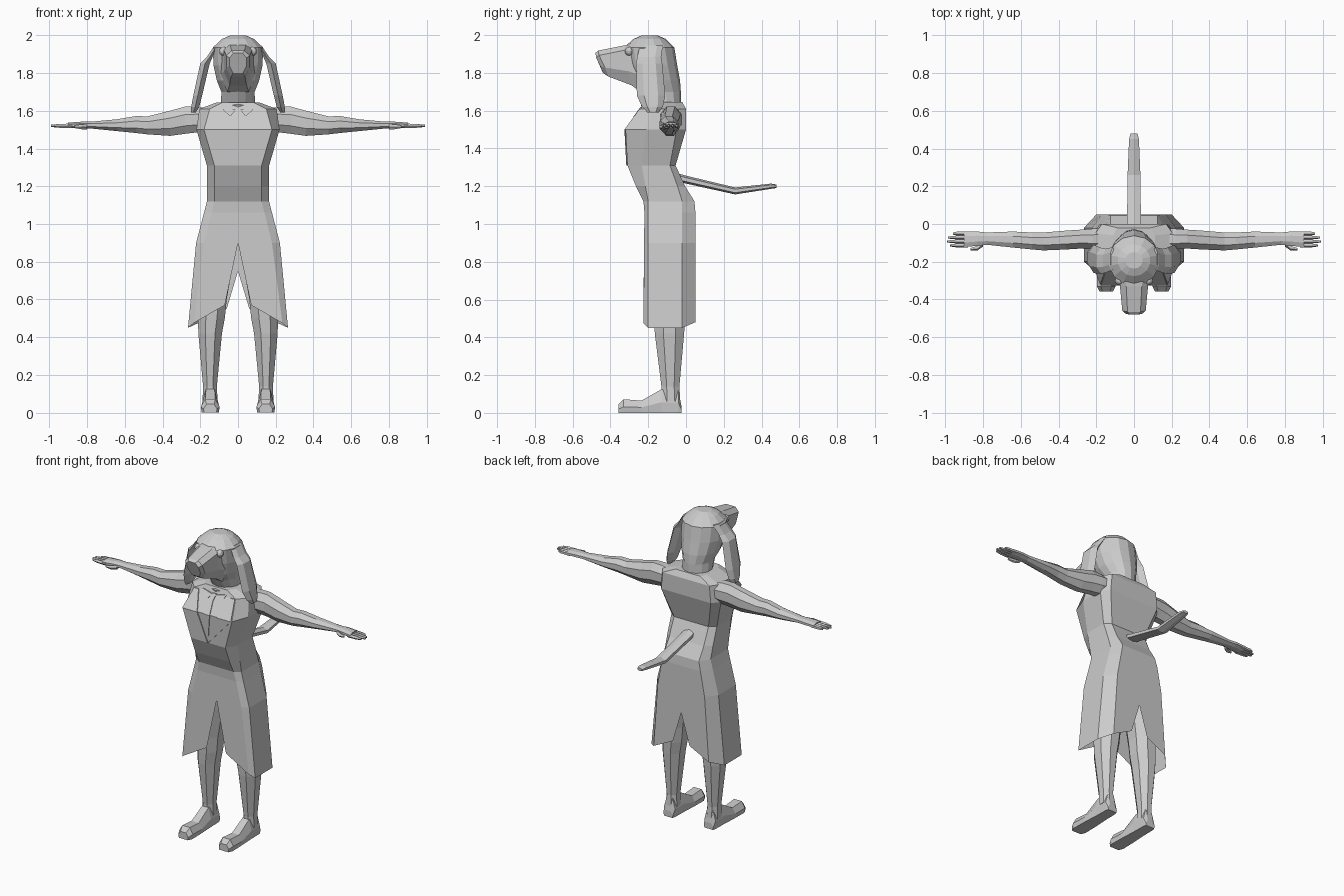
import bpy, bmesh, math
from mathutils import Vector

if "Cube" in bpy.data.objects:
    bpy.data.objects.remove(bpy.data.objects["Cube"])

GREY = bpy.data.materials.new("light grey")
GREY.diffuse_color = (0.6, 0.6, 0.6, 1)
GREY.use_nodes = True
GREY.node_tree.nodes["Principled BSDF"].inputs["Base Color"].default_value = GREY.diffuse_color


def add(name, verts, faces, fix=True):
    me = bpy.data.meshes.new(name)
    me.from_pydata([tuple(v) for v in verts], [], faces)
    if fix:
        bm = bmesh.new()
        bm.from_mesh(me)
        bmesh.ops.recalc_face_normals(bm, faces=bm.faces)
        bm.to_mesh(me)
        bm.free()
    me.materials.append(GREY)
    ob = bpy.data.objects.new(name, me)
    bpy.context.collection.objects.link(ob)
    return ob


def loft(name, rings, cap0=True, cap1=True):
    """Skin a list of equal closed rings."""
    n = len(rings[0])
    verts = [p for r in rings for p in r]
    faces = [(i * n + j, i * n + (j + 1) % n, (i + 1) * n + (j + 1) % n, (i + 1) * n + j)
             for i in range(len(rings) - 1) for j in range(n)]
    if cap0:
        faces.append(tuple(range(n)))
    if cap1:
        faces.append(tuple(range(len(verts) - n, len(verts))))
    return add(name, verts, faces)


def oval(axis, at, lo1, hi1, lo2, hi2, n=8):
    """Polygon ring across an axis, filling two ranges of the other axes."""
    pts, k = [], 1 / math.cos(math.pi / n)
    for i in range(n):
        a = 2 * math.pi * (i + 0.5) / n
        u = (lo1 + hi1) / 2 + (hi1 - lo1) / 2 * k * math.cos(a)
        v = (lo2 + hi2) / 2 + (hi2 - lo2) / 2 * k * math.sin(a)
        pts.append({'x': (at, u, v), 'y': (u, at, v), 'z': (u, v, at)}[axis])
    return pts


def flip(rings, s):
    return [[(s * p[0], p[1], p[2]) for p in r] for r in rings]


def coat_ring(z, wf, w, wb, yf, ysf, ysb, yb):
    half = [(0, yf), (wf, yf), (w, ysf), (w, ysb), (wb, yb), (0, yb)]
    full = half + [(-x, y) for x, y in half[-2:0:-1]]
    return [(x, y, z) for x, y in full]


# Coat bodice with sloping shoulders
loft("coat_bodice", [
    coat_ring(1.06, .14, .18, .14, -.22, -.2, -.02, .05),
    coat_ring(1.12, .125, .165, .125, -.225, -.2, -.02, .045),
    coat_ring(1.2, .125, .165, .125, -.265, -.215, -.045, -.005),
    coat_ring(1.31, .125, .165, .125, -.31, -.235, -.085, -.055),
    coat_ring(1.5, .18, .22, .18, -.32, -.21, -.05, 0),
    coat_ring(1.61, .15, .205, .17, -.24, -.18, -.05, 0),
    coat_ring(1.645, .08, .11, .09, -.225, -.18, -.06, -.02)], cap0=False)

# Open skirt with a slit in front and behind
rows = [coat_ring(1.06, .14, .18, .14, -.22, -.2, -.02, .05),
        coat_ring(.9, .18, .222, .17, -.222, -.2, -.02, .05)]
low = [(.07, -.225, .57), (.235, -.225, .475), (.265, -.2, .45),
       (.265, -.02, .45), (.2, .05, .48), (.06, .05, .55)]
for s, side in ((1, "right"), (-1, "left")):
    verts = [(s * x, y, z) for r in rows for x, y, z in r[:6]] + [(s * x, y, z) for x, y, z in low]
    verts[11] = (0, .05, .75)
    faces = [(r * 6 + i, r * 6 + i + 1, r * 6 + i + 7, r * 6 + i + 6)[::s]
             for r in range(2) for i in range(5)]
    add(side + "_skirt_half", verts, faces, fix=False)


# Lapels, shirt collar and tie laid on the chest
def chest_y(z):
    if z > 1.5:
        return -.32 + (z - 1.5) * .08 / .11
    return -.31 - (z - 1.31) * .01 / .19


def plate(name, pts, lift):
    ring = [(x, chest_y(z) - lift, z) for x, z in pts]
    back = [(x, y + .008, z) for x, y, z in ring]
    loft(name, [back, ring])


for s, side in ((1, "right"), (-1, "left")):
    plate(side + "_lapel_lower", [(s * x, z) for x, z in ((0, 1.31), (.175, 1.5), (.07, 1.5))], .006)
    plate(side + "_lapel_upper", [(s * x, z) for x, z in
                                  ((.07, 1.5), (.175, 1.5), (.148, 1.61), (.115, 1.61))], .006)
    plate(side + "_shirt_collar", [(s * x, z) for x, z in
                                   ((.012, 1.605), (.04, 1.57), (.075, 1.6), (.085, 1.62))], .008)
plate("tie_knot", [(-.014, 1.61), (.014, 1.61), (.008, 1.57), (-.008, 1.57)], .006)
plate("tie_upper", [(-.008, 1.57), (.008, 1.57), (.02, 1.5), (-.02, 1.5)], .005)
plate("tie_lower", [(-.02, 1.5), (.02, 1.5), (.006, 1.36), (-.006, 1.36)], .005)

# Head and neck in one skin
loft("head", [oval('z', z, -w, w, y0, y1, 14) for z, w, y0, y1 in (
    (1.6, .1, -.23, -.03), (1.63, .125, -.235, -.025), (1.645, .09, -.21, -.03), (1.7, .088, -.24, -.03),
    (1.76, .112, -.29, -.035), (1.84, .13, -.31, -.05), (1.935, .133, -.325, -.065),
    (1.98, .085, -.275, -.11), (1.998, .045, -.235, -.15))])


# Muzzle, tapering forward, with a sloping nose end
def muzzle_ring(yt, yb, zt, zb, w):
    zm = zb + (zt - zb) * .35
    ym = yb + (yt - yb) * .35
    half = [(w * .55, yt, zt), (w, yt + .005, zt - .025), (w, ym, zm), (w * .6, yb, zb)]
    return half + [(-x, y, z) for x, y, z in half[::-1]]


loft("muzzle", [muzzle_ring(-.25, -.24, 1.955, 1.70, .095),
                muzzle_ring(-.33, -.29, 1.945, 1.735, .075),
                muzzle_ring(-.465, -.41, 1.918, 1.78, .062),
                muzzle_ring(-.48, -.44, 1.905, 1.80, .045)])

for s, side in ((1, "right"), (-1, "left")):
    # Eye
    bm = bmesh.new()
    bmesh.ops.create_uvsphere(bm, u_segments=10, v_segments=6, radius=.024)
    bmesh.ops.translate(bm, verts=bm.verts, vec=Vector((s * .077, -.3, 1.915)))
    me = bpy.data.meshes.new(side + "_eye")
    bm.to_mesh(me)
    bm.free()
    me.materials.append(GREY)
    bpy.context.collection.objects.link(bpy.data.objects.new(side + "_eye", me))

    # Long hanging ear
    loft(side + "_ear", flip([oval('z', z, x0, x1, y0, y1, 6) for z, x0, x1, y0, y1 in (
        (1.945, .1, .125, -.235, -.13), (1.885, .135, .165, -.25, -.14), (1.85, .15, .2, -.255, -.135),
        (1.68, .19, .237, -.25, -.12), (1.62, .205, .248, -.225, -.13), (1.59, .225, .248, -.2, -.15))], s))

    # Arm with wrist and palm
    loft(side + "_arm", flip([oval('x', x, y0, y1, z0, z1, 8) for x, y0, y1, z0, z1 in (
        (.15, -.14, -.02, 1.5, 1.61), (.22, -.135, -.025, 1.485, 1.622), (.28, -.13, -.03, 1.478, 1.622),
        (.36, -.135, -.035, 1.467, 1.6), (.48, -.14, -.045, 1.475, 1.57), (.54, -.135, -.045, 1.482, 1.572),
        (.64, -.125, -.04, 1.492, 1.555), (.78, -.11, -.045, 1.506, 1.542), (.83, -.115, -.04, 1.507, 1.542),
        (.9, -.123, -.04, 1.508, 1.537))], s))
    # Fingers and thumb
    for i, (y, tip) in enumerate(((-.05, .96), (-.071, .985), (-.092, .99), (-.113, .975))):
        loft(f"{side}_finger_{i + 1}", flip([oval('x', x, y - r, y + r, 1.52 - r, 1.52 + r, 5)
                                             for x, r in ((.88, .01), (.94, .009), (tip, .005))], s))
    loft(side + "_thumb", flip([oval('x', x, y - r, y + r, 1.515 - r, 1.515 + r, 5)
                                for x, y, r in ((.8, -.105, .012), (.83, -.127, .011), (.865, -.133, .006))], s))

    # Leg
    loft(side + "_leg", flip([oval('z', z, x0, x1, y0, y1, 8) for z, x0, x1, y0, y1 in (
        (1.0, .0, .16, -.18, .02), (.8, .025, .2, -.185, .02), (.6, .06, .21, -.175, 0),
        (.5, .07, .212, -.17, -.005), (.42, .085, .21, -.165, -.01), (.14, .112, .185, -.13, -.035),
        (.06, .108, .188, -.13, -.03))], s))
    # Foot running forward to the toes
    foot = []
    for y, w, zt in ((-.025, .034, .04), (-.04, .04, .12), (-.13, .042, .125), (-.235, .048, .065),
                     (-.33, .05, .072), (-.358, .036, .045)):
        c = .147
        foot.append([(c - w * .9, y, 0), (c + w * .9, y, 0), (c + w, y, zt * .45), (c + w * .55, y, zt),
                     (c - w * .55, y, zt), (c - w, y, zt * .45)])
    loft(side + "_foot", flip(foot, s))

# Tail
loft("tail", [oval('y', y, -w, w, z - t, z + t, 6) for y, z, w, t in (
    (-.06, 1.25, .034, .02), (0, 1.235, .037, .018), (.26, 1.175, .034, .016),
    (.45, 1.2, .026, .012), (.48, 1.2, .018, .008))])
